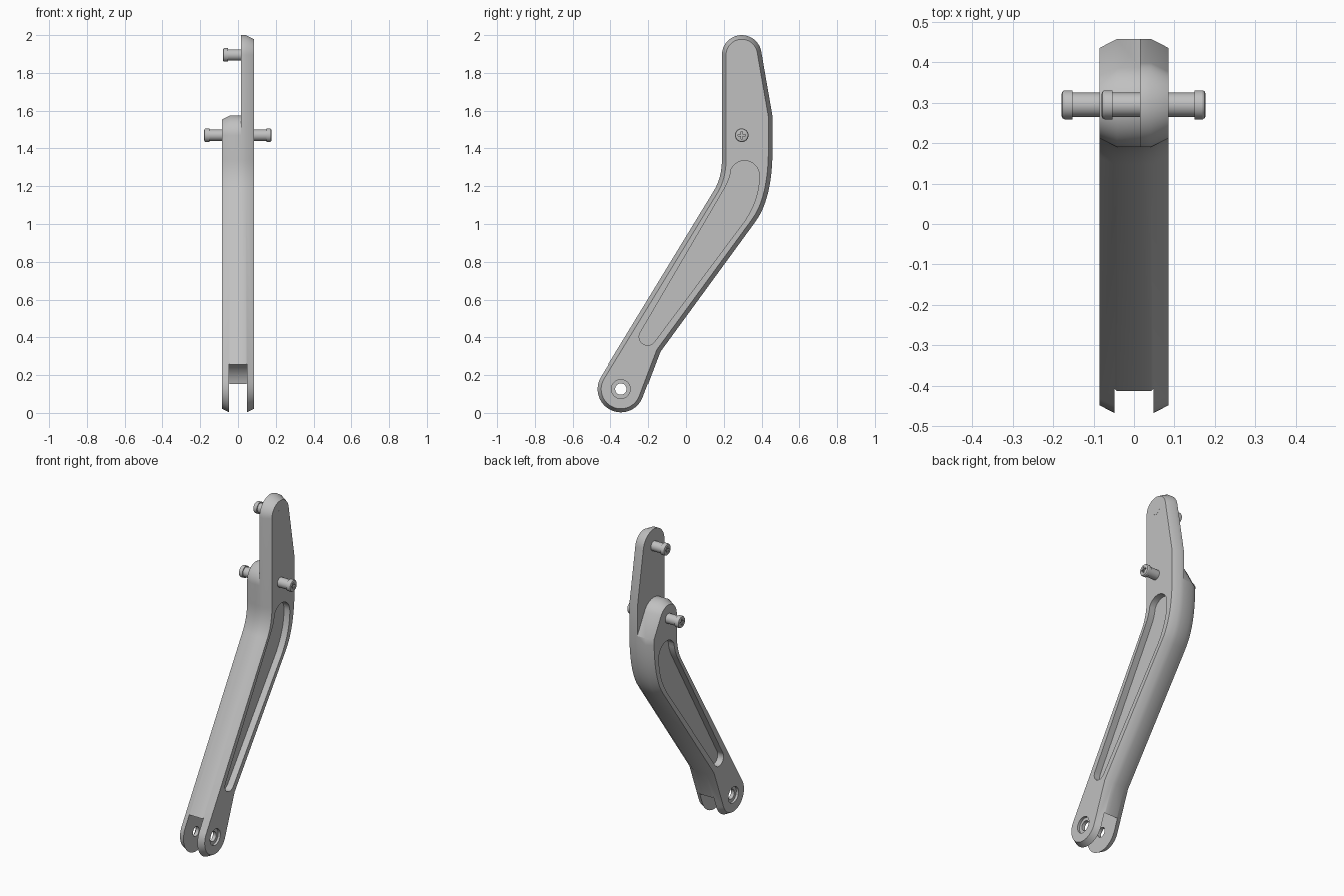
import bpy, bmesh, math
from mathutils import Vector

cube = bpy.data.objects.get("Cube")
if cube:
    bpy.data.objects.remove(cube, do_unlink=True)

metal = bpy.data.materials.new("satin_grey_metal")
metal.use_nodes = True
grey = (0.53, 0.53, 0.53, 1)
metal.diffuse_color = grey
metal.node_tree.nodes["Principled BSDF"].inputs["Base Color"].default_value = grey


def arc(centre, r, start, end, n=24):
    """Points of an arc in the y-z plane, angles in degrees."""
    angles = [math.radians(start + (end - start) * i / n) for i in range(n + 1)]
    return [(centre[0] + r * math.cos(a), centre[1] + r * math.sin(a)) for a in angles]


def bend(p, q, s, n=12):
    """Quadratic curve from p to s, pulled towards q."""
    p, q, s = Vector(p), Vector(q), Vector(s)
    ts = [i / n for i in range(n + 1)]
    return [tuple(p * (1 - t) ** 2 + q * 2 * t * (1 - t) + s * t * t) for t in ts]


def inset(points, d):
    """Shrink a clockwise outline by d with mitred corners."""
    pts = [Vector(p) for p in points]
    out = []
    for i, p in enumerate(pts):
        a = (p - pts[i - 1]).normalized()
        b = (pts[(i + 1) % len(pts)] - p).normalized()
        na, nb = Vector((a.y, -a.x)), Vector((b.y, -b.x))
        out.append(tuple(p + (na + nb) * d / (1 + na.dot(nb))))
    return out


def loft(name, sections):
    """Solid through (x, outline) sections, capped at both ends."""
    bm = bmesh.new()
    rings = [[bm.verts.new((x, y, z)) for y, z in pts] for x, pts in sections]
    for r, s in zip(rings, rings[1:]):
        for i in range(len(r)):
            bm.faces.new((r[i - 1], r[i], s[i], s[i - 1]))
    bm.faces.new(rings[0])
    bm.faces.new(rings[-1])
    bmesh.ops.recalc_face_normals(bm, faces=bm.faces)
    mesh = bpy.data.meshes.new(name)
    bm.to_mesh(mesh)
    bm.free()
    mesh.materials.append(metal)
    obj = bpy.data.objects.new(name, mesh)
    bpy.context.collection.objects.link(obj)
    return obj


def combine(obj, other, operation="DIFFERENCE"):
    """Apply a boolean and remove the helper."""
    bpy.context.view_layer.objects.active = obj
    mod = obj.modifiers.new("combine", "BOOLEAN")
    mod.operation, mod.solver, mod.object = operation, "EXACT", other
    bpy.ops.object.modifier_apply(modifier=mod.name)
    bpy.data.objects.remove(other, do_unlink=True)


def smooth(obj):
    bpy.ops.object.select_all(action="DESELECT")
    obj.select_set(True)
    bpy.context.view_layer.objects.active = obj
    bpy.ops.object.shade_smooth_by_angle(angle=math.radians(30))


HALF, STEP, CHAMFER, INSET = 0.085, 0.015, 0.042, 0.022
PIVOT, LOW_PIN, TOP_PIN = (-0.345, 0.126), (0.295, 1.47), (0.295, 1.895)

# Side outlines: both halves share the lower arm
back_edge = bend((0.458, 1.395), (0.458, 1.136), (0.368, 1.013)) + [(-0.135, 0.324)]
foot = arc(PIVOT, 0.126, -21, -212, 40)
front_edge = bend((0.145, 1.172), (0.19, 1.243), (0.19, 1.342))
lower = back_edge + foot + front_edge
tall = arc(TOP_PIN, 0.105, 180, 10) + [(0.458, 1.57)] + lower
short = arc(LOW_PIN, 0.105, 180, 29) + lower

# Arm with a tall left cheek and a short right cheek
arm = loft("arm", [(STEP, tall), (CHAMFER, tall), (HALF, inset(tall, INSET))])
right_half = loft("right_half", [(STEP, short), (-CHAMFER, short), (-HALF, inset(short, INSET))])
combine(arm, right_half, "UNION")

# Fork slot and pivot hole
combine(arm, loft("fork_cutter", [(x, arc(PIVOT, 0.147, 0, 354, 59)) for x in (-0.048, 0.048)]))
combine(arm, loft("hole_cutter", [(x, arc(PIVOT, 0.03, 0, 350, 35)) for x in (-0.2, 0.2)]))

# Counterbores and long tapered pockets on both sides
pocket = (arc((0.31, 1.257), 0.078, 155, 0)
          + bend((0.388, 1.24), (0.383, 1.12), (0.305, 1.008))
          + arc((-0.203, 0.403), 0.045, -37, -210)
          + bend((0.2, 1.182), (0.226, 1.225), (0.235, 1.265), 6))
for side in (-1, 1):
    bore = arc(PIVOT, 0.05, 0, 350, 35)
    combine(arm, loft("bore_cutter", [(side * x, bore) for x in (HALF - 0.015, 0.2)]))
    combine(arm, loft("pocket_cutter", [(side * x, pocket) for x in (HALF - 0.04, 0.2)]))
smooth(arm)


def pin(name, centre, base, tip, side):
    """Headed pin along x with a cross recess in its head."""
    profile = [(base, 0.03), (tip - 0.027, 0.03), (tip - 0.027, 0.036),
               (tip - 0.007, 0.036), (tip - 0.002, 0.033), (tip, 0.028)]
    obj = loft(name, [(side * x, arc(centre, r, 0, 348.75, 31)) for x, r in profile])
    cy, cz = centre
    for w, h in ((0.02, 0.005), (0.005, 0.02)):
        box = [(cy - w, cz - h), (cy + w, cz - h), (cy + w, cz + h), (cy - w, cz + h)]
        combine(obj, loft("cross_cutter", [(side * x, box) for x in (tip - 0.012, tip + 0.02)]))
    smooth(obj)


# Pins: one each side of the arm, one inward from the tall cheek
pin("left_pin", LOW_PIN, HALF - 0.01, 0.177, 1)
pin("right_pin", LOW_PIN, HALF - 0.01, 0.179, -1)
pin("upper_pin", TOP_PIN, -HALF - 0.0005, 0.08, -1)
